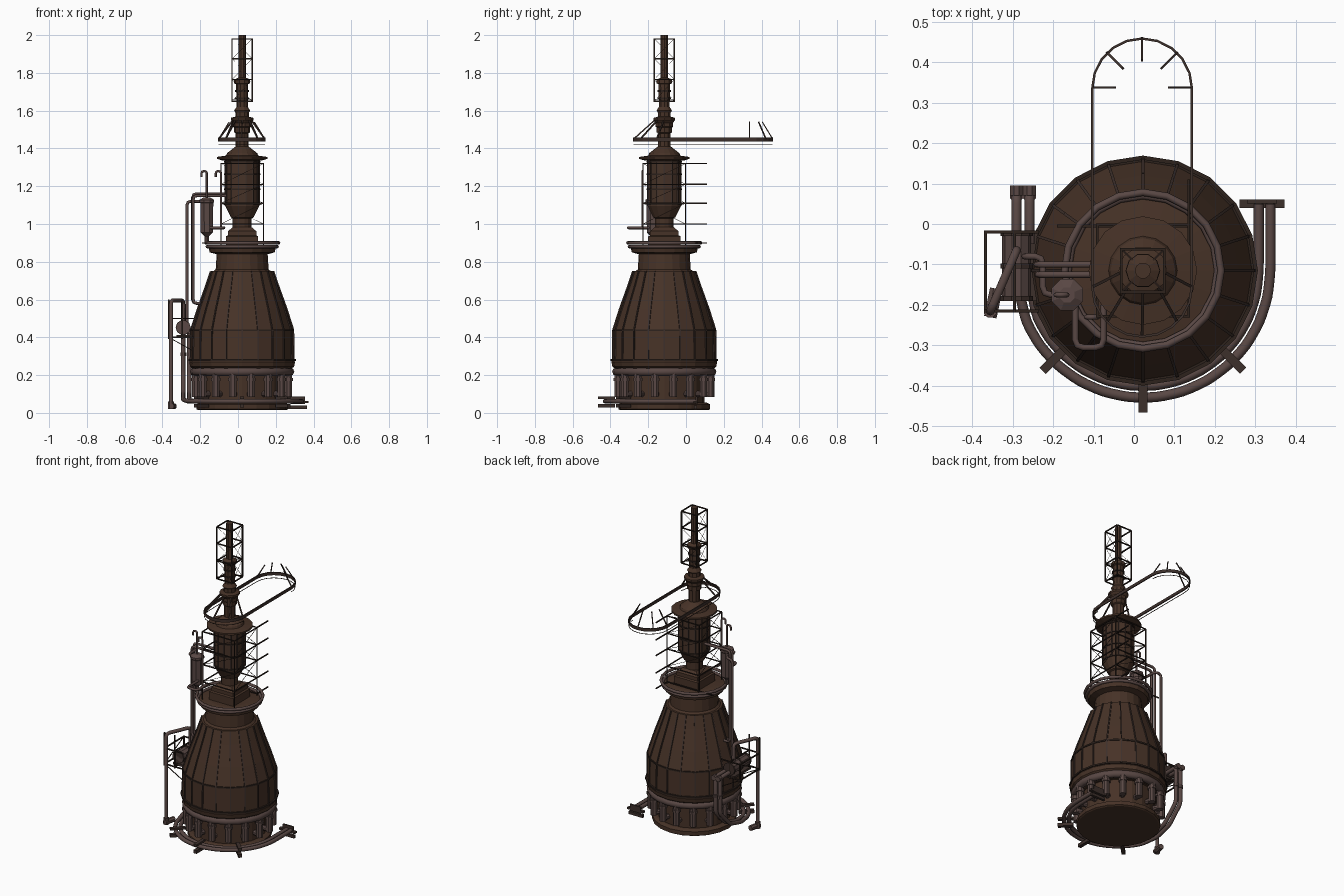
import bpy, bmesh, math
from mathutils import Vector, Matrix

if "Cube" in bpy.data.objects:
    bpy.data.objects.remove(bpy.data.objects["Cube"])

CX, CY = 0.022, -0.115          # tower axis


def material(name, rgb):
    m = bpy.data.materials.new(name)
    m.diffuse_color = (*rgb, 1)
    m.use_nodes = True
    m.node_tree.nodes["Principled BSDF"].inputs["Base Color"].default_value = m.diffuse_color
    return m


RUST = material("rust brown", (0.062, 0.032, 0.020))
PIPE = material("dusty pipe", (0.100, 0.064, 0.058))
DARK = material("dark iron", (0.026, 0.016, 0.012))
STEEL = material("brown steel", (0.046, 0.029, 0.024))


def finish(bm, name, mat):
    bmesh.ops.recalc_face_normals(bm, faces=bm.faces[:])
    me = bpy.data.meshes.new(name)
    bm.to_mesh(me)
    bm.free()
    me.materials.append(mat)
    ob = bpy.data.objects.new(name, me)
    bpy.context.collection.objects.link(ob)
    return ob


def polar(r, deg, z):
    a = math.radians(deg)
    return (CX + r * math.cos(a), CY + r * math.sin(a), z)


def lathe(name, profile, n, mat, c=(CX, CY), closed=False, turn=0.0):
    """Revolve (radius, height) points; closed joins the last ring to the first."""
    bm = bmesh.new()
    rings = []
    for r, z in profile:
        rings.append([bm.verts.new((c[0] + r * math.cos(math.tau * i / n + turn),
                                    c[1] + r * math.sin(math.tau * i / n + turn), z)) for i in range(n)])
    pairs = list(zip(rings, rings[1:])) + ([(rings[-1], rings[0])] if closed else [])
    for a, b in pairs:
        for i in range(n):
            bm.faces.new((a[i], a[(i + 1) % n], b[(i + 1) % n], b[i]))
    if not closed:
        bm.faces.new(rings[0])
        bm.faces.new(rings[-1])
    return finish(bm, name, mat)


def rods(name, segs, w, mat, n=4):
    """Straight bars between pairs of points."""
    bm = bmesh.new()
    for a, b in segs:
        a, b = Vector(a), Vector(b)
        d = b - a
        mtx = Matrix.Translation((a + b) / 2) @ d.to_track_quat('Z', 'Y').to_matrix().to_4x4() \
            @ Matrix.Rotation(math.pi / n, 4, 'Z')
        bmesh.ops.create_cone(bm, cap_ends=True, segments=n, radius1=w, radius2=w, depth=d.length, matrix=mtx)
    return finish(bm, name, mat)


def boxes(name, items, mat):
    """Boxes given as (centre, size, angle about z)."""
    bm = bmesh.new()
    for c, s, deg in items:
        bmesh.ops.create_cube(bm, size=1, matrix=Matrix.Translation(c)
                              @ Matrix.Rotation(math.radians(deg), 4, 'Z') @ Matrix.Diagonal((*s, 1)))
    return finish(bm, name, mat)


def tubes(name, paths, r, mat, cyclic=False, bend=0.02):
    """Round pipes along polylines, with every corner softened."""
    cu = bpy.data.curves.new(name, 'CURVE')
    cu.dimensions, cu.bevel_depth, cu.bevel_resolution, cu.use_fill_caps = '3D', r, 2, True
    for path in paths:
        p = [Vector(v) for v in path]
        pts = p
        if bend and not cyclic:
            pts = [p[0]]
            for a, b, c in zip(p, p[1:], p[2:]):
                u, v = a - b, c - b
                k = min(bend, u.length * .45, v.length * .45)
                s, e = b + u.normalized() * k, b + v.normalized() * k
                pts += [s, (s + e) * .25 + b * .5, e]
            pts.append(p[-1])
        sp = cu.splines.new('POLY')
        sp.points.add(len(pts) - 1)
        for q, v in zip(sp.points, pts):
            q.co = (*v, 1)
        sp.use_cyclic_u = cyclic
    cu.materials.append(mat)
    ob = bpy.data.objects.new(name, cu)
    bpy.context.collection.objects.link(ob)
    bpy.ops.object.select_all(action='DESELECT')
    ob.select_set(True)
    bpy.context.view_layer.objects.active = ob
    bpy.ops.object.convert(target='MESH')
    bpy.ops.object.shade_smooth_by_angle(angle=math.radians(50))
    return ob


# --- Furnace base and hull
lathe("base_plate", [(.235, .015), (.243, .02), (.243, .045), (.225, .055)], 20, RUST)
lathe("lower_barrel", [(.212, .05), (.212, .24)], 20, RUST)
HULL = [(.225, .205), (.275, .245), (.28, .27), (.272, .285), (.27, .44), (.235, .55), (.19, .675), (.165, .75)]
lathe("hull", HULL, 20, RUST)
lathe("hull_neck", [(.165, .74), (.14, .76), (.135, .84), (.172, .85), (.178, .875), (.12, .885)], 20, RUST)
lathe("hull_bands", [(.274, .275), (.284, .275), (.284, .285), (.274, .285)], 20, DARK, closed=True)
lathe("hull_belt", [(.266, .433), (.275, .433), (.275, .442), (.266, .442)], 20, DARK, closed=True)
rods("hull_ribs", [(polar(a[0] + .002, 18 * i, a[1]), polar(b[0] + .002, 18 * i, b[1]))
                   for i in range(20) for a, b in zip(HULL[3:], HULL[4:])], .005, STEEL)

# --- Ring main with straight vertical downpipes
tubes("ring_main", [[polar(.253, 15 * i, .218) for i in range(24)]], .023, PIPE, cyclic=True)
ANG = [22.5 * i + 11 for i in range(16)]
rods("downpipes", [(polar(.25, a, .085), polar(.25, a, .215)) for a in ANG], .021, PIPE, 8)
rods("downpipe_feet", [(polar(.25, a, .1), polar(.205, a, .1)) for a in ANG], .016, PIPE, 8)
rods("downpipe_collars", [(polar(.25, a, .17), polar(.25, a, .185)) for a in ANG], .026, PIPE, 8)

# --- Ground pipes: round the front, then up the left side to the pump drum
ground = []
for r, x in ((.286, -.258), (.315, -.29)):
    ground.append([(CX + r, .05, .062)] + [polar(r, -12 * i, .062) for i in range(14)]
                  + [(x, -.14, .07), (x, -.03, .1), (x, .07, .2), (x, .07, .43), (x, -.05, .43)])
tubes("ground_pipes", ground, .0125, PIPE)
boxes("pipe_end_flange", [((.316, .05, .058), (.112, .022, .012), 0), ((.316, .05, .03), (.10, .016, .018), 0),
                          ((.316, .056, .068), (.075, .01, .04), 0)], STEEL)
boxes("pipe_brackets", [(polar(.305, a, z), (.09, .022, h), a) for a in (-45, -90, -135)
                        for z, h in ((.038, .02), (.08, .012))], STEEL)

# --- Gallery rings on top of the hull
for z, r in ((.9, .193), (.88, .185)):
    tubes("gallery_ring", [[polar(r, 18 * i, z) for i in range(20)]], .009, PIPE, cyclic=True)

# --- Square plinth, upper vessel and spire
Q = math.sqrt(2)
lathe("plinth", [(.085 * Q, .88), (.085 * Q, .935), (.075 * Q, .94), (.075 * Q, .962), (.048 * Q, .985)],
      4, RUST, turn=math.pi / 4)
VESSEL = [(.05, .96), (.05, 1.03), (.06, 1.035), (.09, 1.095), (.09, 1.335), (.1, 1.345)]
lathe("upper_vessel", VESSEL, 14, RUST)
lathe("vessel_cap", [(.1, 1.335), (.134, 1.345), (.134, 1.355), (.085, 1.362), (.08, 1.375), (.035, 1.41)], 16, RUST)
for z in (1.1, 1.18, 1.26, 1.325):
    lathe("vessel_band", [(.086, z), (.096, z), (.096, z + .008), (.086, z + .008)], 14, DARK, closed=True)
rods("vessel_ribs", [(polar(.091, 360 / 14 * i, 1.1), polar(.091, 360 / 14 * i, 1.335)) for i in range(14)], .004, STEEL)
lathe("spire", [(.034, 1.4), (.034, 1.48), (.042, 1.485), (.042, 1.51), (.048, 1.515), (.048, 1.535), (.06, 1.55),
                (.06, 1.562), (.036, 1.568), (.036, 1.59), (.043, 1.6), (.03, 1.62), (.032, 1.74), (.042, 1.745),
                (.042, 1.765), (.02, 1.775), (.02, 2.0)], 10, RUST)
for z in (1.66, 1.70):
    lathe("spire_band", [(.028, z), (.037, z), (.037, z + .01), (.028, z + .01)], 10, DARK, closed=True)


def corners(h, z):
    return [(CX + sx * h, CY + sy * h, z) for sx, sy in ((-1, -1), (1, -1), (1, 1), (-1, 1))]


def lattice(name, h, levels, w, mat, brace):
    """Square cage of posts and rungs with thin diagonal braces."""
    segs = list(zip(corners(h, levels[0]), corners(h, levels[-1])))
    thin = []
    for k, z in enumerate(levels):
        c = corners(h, z)
        segs += [(c[i], c[(i + 1) % 4]) for i in range(4)]
        if k:
            d = corners(h, levels[k - 1])
            thin += [(d[i], c[(i + 1) % 4]) for i in range(4)]
    rods(name, segs, w, mat)
    rods(name + "_braces", thin, brace, mat)


# --- Cage round the spire tip, scaffold round the vessel
lattice("spire_cage", .053, (1.65, 1.765, 1.875, 1.98), .0045, DARK, .001)
rods("cage_stays", [(v, (CX, CY, z)) for z in (1.66, 1.765) for v in corners(.053, z)], .003, DARK)
LEVELS = (1.0, 1.11, 1.21, 1.32)
lattice("scaffold", .113, LEVELS, .004, DARK, .0015)
rods("scaffold_legs", [(a, b) for a, b in zip(corners(.113, .89), corners(.113, 1.0))], .004, DARK)
rods("scaffold_arms", [((.135, -.005, z), (.135, .11, z)) for z in LEVELS + (.9,)]
     + [((-.19, -.005, .9), (.135, -.005, .9))], .0045, DARK)


# --- Hoist track: long loop running out to the back
def loop(r, n=10):
    pts = [(.02 + r * math.cos(math.pi * i / n), .335 + r * math.sin(math.pi * i / n)) for i in range(n + 1)]
    return pts + [(.02 - r * math.cos(math.pi * i / n), -.155 - r * math.sin(math.pi * i / n)) for i in range(n + 1)]


bm = bmesh.new()
sect = [[bm.verts.new((x, y, z)) for x, y in loop(r)]
        for r, z in ((.120, 1.438), (.126, 1.438), (.126, 1.457), (.120, 1.457))]
for k in range(4):
    a, b = sect[k], sect[(k + 1) % 4]
    for i in range(len(a)):
        j = (i + 1) % len(a)
        bm.faces.new((a[i], a[j], b[j], b[i]))
finish(bm, "hoist_track", STEEL)
low = [(x, y, 1.42) for x, y in loop(.122)]
rods("lower_rail", list(zip(low, low[1:])), .002, DARK)
rods("track_struts", [(polar(.045, a, 1.555), (.02 + .122 * math.cos(math.radians(a)),
     -.155 + .122 * math.sin(math.radians(a)), 1.45)) for a in (0, -45, -90, -135, 180)], .005, STEEL)
rods("track_end_posts", [((.02 + .122 * math.cos(t), .337 + .122 * math.sin(t), 1.45),
     (.02 + .067 * math.cos(t), .337 + .067 * math.sin(t), 1.54)) for t in (math.pi * i / 4 for i in range(5))],
     .004, STEEL)

# --- Side tank high on the left, with risers and hooked vents
TX, TY = -.165, -.175
lathe("side_tank", [(.012, .9), (.012, .935), (.035, .955), (.037, 1.11), (.042, 1.115), (.042, 1.128), (.02, 1.14)],
      8, PIPE, c=(TX, TY), turn=math.pi / 8)
tubes("risers", [[(-.27, -.08, .47), (-.27, -.08, 1.12), (-.225, -.08, 1.12), (-.225, TY, 1.12), (TX, TY, 1.12)],
                 [(-.1, -.1, .58), (-.24, -.1, .58), (-.24, -.1, 1.16), (-.05, -.1, 1.16)],
                 [(-.1, -.125, .58), (-.237, -.125, .58), (-.237, -.125, 1.15), (-.05, -.125, 1.15)],
                 [(-.145, TY, .98), (-.145, -.305, .98), (-.075, -.305, .98), (-.075, -.2, .98)]], .008, PIPE)
tubes("vents", [[(x, y, z), (x, y, 1.28), (x - .028, y, 1.28), (x - .028, y, 1.25)]
                for x, y, z in ((-.165, TY, 1.13), (-.09, -.23, .97))], .006, PIPE, bend=.012)

# --- Lower left pump drum with frame and pipework
rods("pump_drum", [((-.29, -.19, .452), (-.29, -.02, .452))], .036, PIPE, 10)
rods("drum_bands", [((-.29, y, .452), (-.29, y + .012, .452)) for y in (-.19, -.11, -.03)], .04, STEEL, 10)
rods("outlet_flanges", [((x, .07, .43), (x, .095, .43)) for x in (-.29, -.258)]
     + [((x, .07, .3), (x, .07, .32)) for x in (-.29, -.258)], .017, PIPE, 8)
tubes("loop_pipe", [[(-.355, -.215, .03), (-.355, -.215, .595), (-.29, -.065, .595), (-.29, -.065, .46)]], .011, PIPE)
rods("loop_pipe_foot", [((-.355, -.215, .02), (-.355, -.215, .06)), ((-.355, -.23, .035), (-.34, -.16, .035))],
     .017, PIPE, 8)
fx, fy = (-.367, -.295), (-.215, -.02)
frame = [((x, y, .39), (x, y, .6 if y == fy[0] else .5)) for x in fx for y in fy]
for z in (.4, .5):
    frame += [((x, fy[0], z), (x, fy[1], z)) for x in fx] + [((fx[0], y, z), (fx[1] + .06, y, z)) for y in fy]
rods("drum_frame", frame, .005, DARK)
rods("drum_frame_braces", [((x, fy[0], .4), (x, fy[1], .5)) for x in fx]
     + [((fx[0], y, .4), (-.24, y, .33)) for y in fy], .003, DARK)
boxes("drum_cradle", [((-.28, -.105, .405), (.09, .17, .014), 0)], STEEL)
